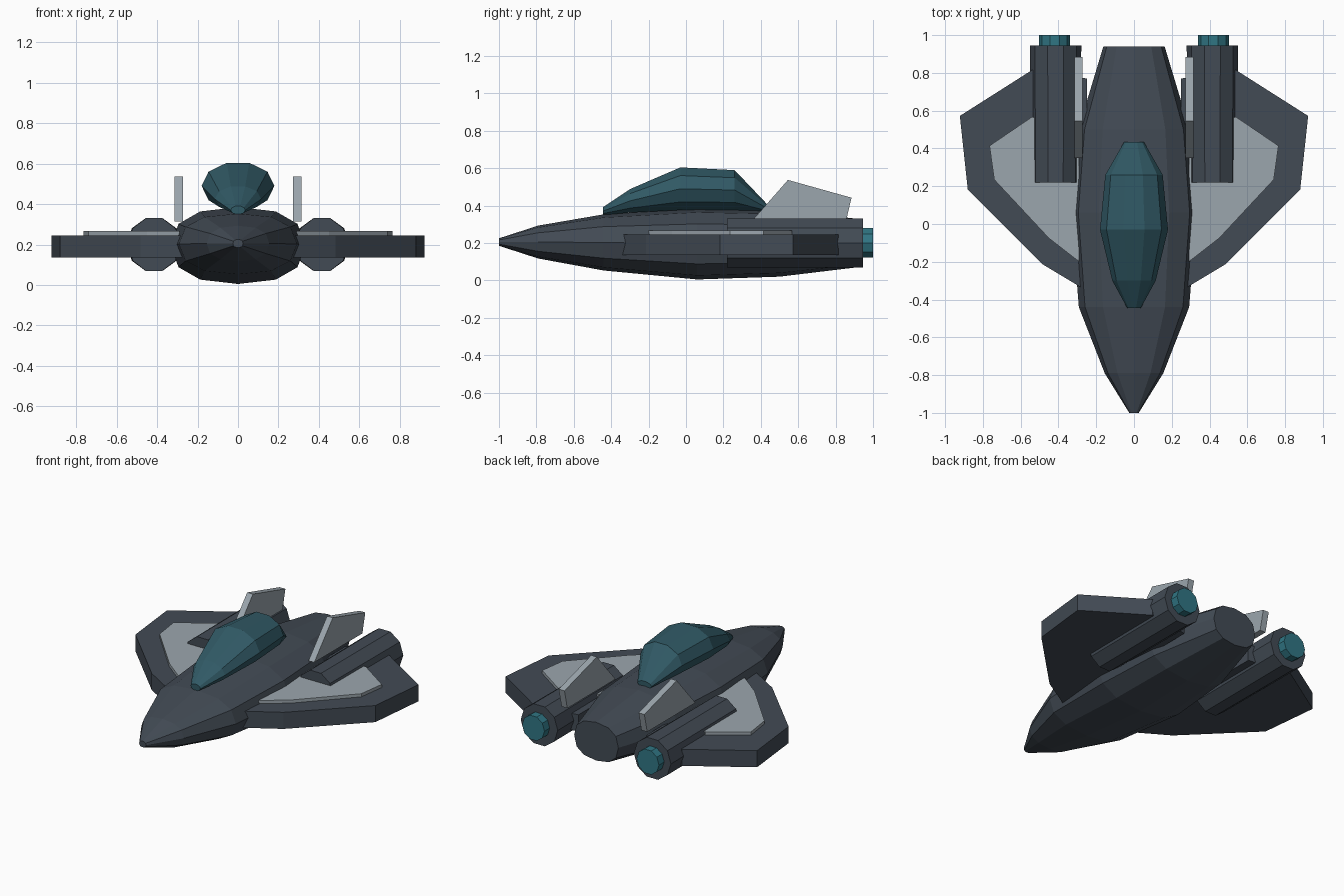
import bpy, bmesh
from math import sin, cos, pi, copysign

if "Cube" in bpy.data.objects:
    bpy.data.objects.remove(bpy.data.objects["Cube"])


def material(name, rgb):
    m = bpy.data.materials.new(name)
    m.diffuse_color = (*rgb, 1)
    m.use_nodes = True
    m.node_tree.nodes["Principled BSDF"].inputs["Base Color"].default_value = m.diffuse_color
    return m


HULL = material("dark_hull", (0.055, 0.07, 0.09))
GLASS = material("teal_glass", (0.03, 0.10, 0.13))
GLOW = material("teal_glow", (0.03, 0.18, 0.23))
PANEL = material("pale_panel", (0.33, 0.38, 0.42))


def finish(name, bm, mat, mirror=False):
    bmesh.ops.recalc_face_normals(bm, faces=bm.faces)
    me = bpy.data.meshes.new(name)
    bm.to_mesh(me)
    bm.free()
    me.materials.append(mat)
    ob = bpy.data.objects.new(name, me)
    bpy.context.collection.objects.link(ob)
    if mirror:
        ob.modifiers.new("mirror", 'MIRROR').use_mirror_merge = False
    return ob


def loft(name, stations, sides, mat, x=0, power=1, mirror=False):
    """Skin rings along y; station = (y, half width, centre z, half height)."""
    bm = bmesh.new()
    rings = []
    for y, w, zc, h in stations:
        ring = []
        for i in range(sides):
            a = 2 * pi * i / sides
            c, s = (copysign(abs(v) ** power, v) if abs(v) > 1e-6 else 0 for v in (cos(a), sin(a)))
            ring.append(bm.verts.new((x + w * c, y, zc + h * s)))
        rings.append(ring)
    for a, b in zip(rings, rings[1:]):
        for i in range(sides):
            j = (i + 1) % sides
            bm.faces.new((a[i], a[j], b[j], b[i]))
    bm.faces.new(rings[0])
    bm.faces.new(rings[-1])
    return finish(name, bm, mat, mirror)


def slab(name, points, offset, mat):
    """Extrude a 3D outline by an offset and mirror it across x."""
    bm = bmesh.new()
    face = bm.faces.new([bm.verts.new(p) for p in points])
    ext = bmesh.ops.extrude_face_region(bm, geom=[face], use_keep_orig=True)
    verts = [g for g in ext["geom"] if isinstance(g, bmesh.types.BMVert)]
    bmesh.ops.translate(bm, verts=verts, vec=offset)
    return finish(name, bm, mat, True)


# Fuselage
loft("fuselage", [(-1, 0.025, 0.205, 0.02), (-0.79, 0.155, 0.205, 0.088),
                  (-0.44, 0.292, 0.203, 0.15), (0.06, 0.332, 0.195, 0.19),
                  (0.5, 0.295, 0.197, 0.177), (0.94, 0.162, 0.2, 0.127)],
     12, HULL, power=0.83)

# Canopy
loft("canopy", [(-0.445, 0.036, 0.37, 0.022), (-0.3, 0.115, 0.425, 0.066),
                (-0.03, 0.18, 0.49, 0.12), (0.26, 0.152, 0.483, 0.112),
                (0.435, 0.052, 0.385, 0.022)], 10, GLASS)

# Wings
wing = [(0.25, -0.355), (0.29, -0.33), (0.483, -0.214), (0.88, 0.182),
        (0.922, 0.572), (0.54, 0.815), (0.25, 0.77)]
slab("wings", [(x, y, 0.135) for x, y in wing], (0, 0, 0.11), HULL)

# Raised wing panels
panel = [(0.29, -0.2), (0.451, -0.075), (0.74, 0.235), (0.765, 0.414),
         (0.54, 0.567), (0.29, 0.5)]
slab("wing_panels", [(x, y, 0.235) for x, y in panel], (0, 0, 0.031), PANEL)

# Engine pods and nozzles
loft("engine_pods", [(0.22, 0.13, 0.2, 0.137), (0.945, 0.136, 0.2, 0.137)],
     10, HULL, x=0.415, mirror=True)
loft("engine_nozzles", [(0.92, 0.082, 0.2, 0.083), (1.0, 0.082, 0.2, 0.083)],
     10, GLOW, x=0.42, mirror=True)

# Tail fins
fin = [(0.35, 0.315), (0.545, 0.537), (0.885, 0.442), (0.855, 0.315)]
slab("tail_fins", [(0.272, y, z) for y, z in fin], (0.042, 0, 0), PANEL)
